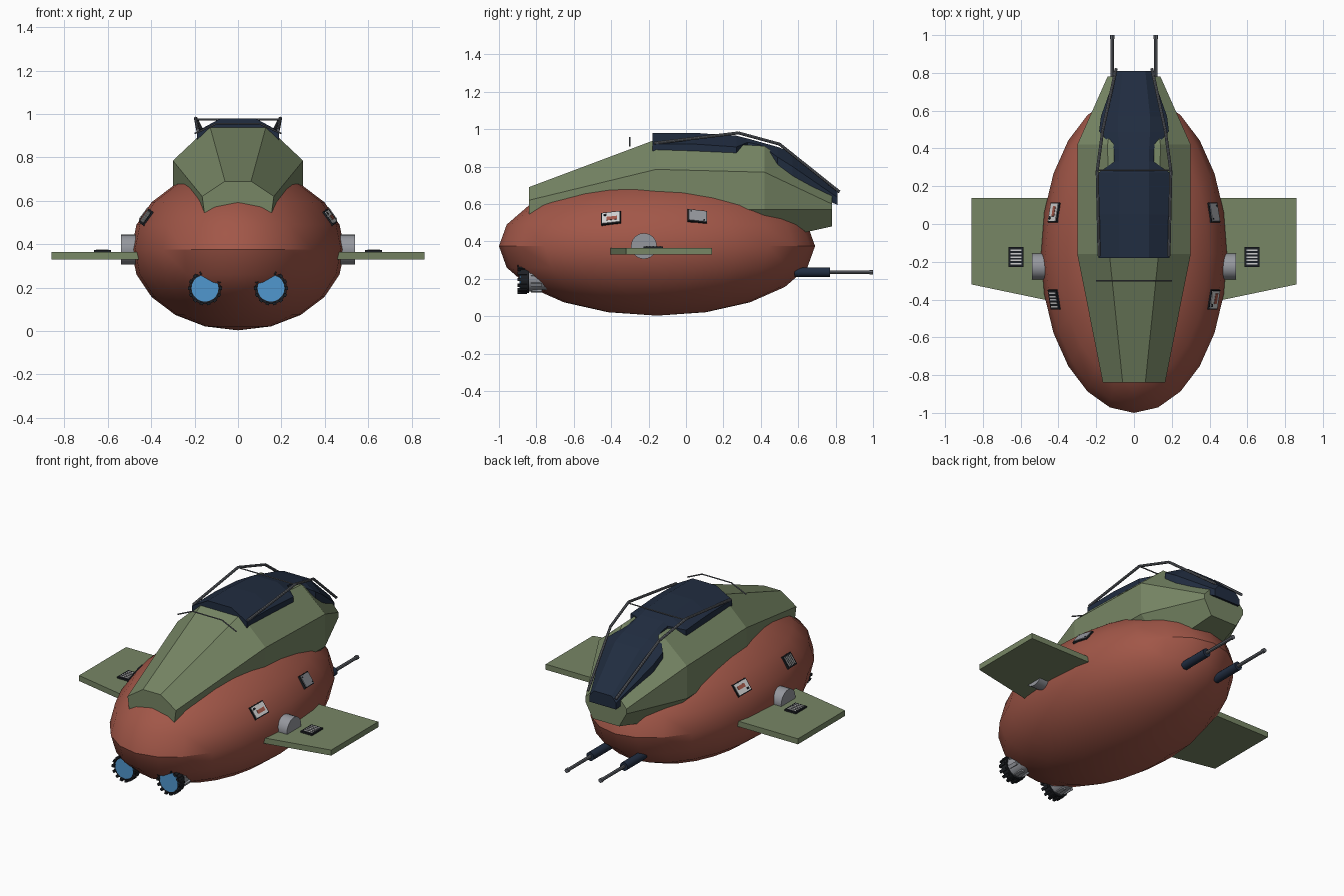
import bpy, bmesh, math
from mathutils import Vector, Matrix
from mathutils.bvhtree import BVHTree

cube = bpy.data.objects.get("Cube")
if cube:
    bpy.data.objects.remove(cube, do_unlink=True)


def material(name, r, g, b):
    m = bpy.data.materials.new(name)
    m.use_nodes = True
    m.diffuse_color = (r, g, b, 1)
    m.node_tree.nodes["Principled BSDF"].inputs["Base Color"].default_value = (r, g, b, 1)
    return m


RED = material("brick_red", .36, .095, .065)
GREEN = material("olive_green", .185, .24, .13)
NAVY = material("navy_glass", .015, .026, .052)
GRAY = material("panel_gray", .30, .31, .34)
PALE = material("pale_gray", .62, .62, .62)
DARK = material("near_black", .012, .014, .018)
BLUE = material("lamp_blue", .08, .31, .62)
METAL = material("rod_metal", .13, .14, .16)
Y_AXIS = Vector((0, 1, 0))


def finish(name, bm, mats, smooth=None):
    bmesh.ops.recalc_face_normals(bm, faces=bm.faces)
    me = bpy.data.meshes.new(name)
    bm.to_mesh(me)
    bm.free()
    ob = bpy.data.objects.new(name, me)
    bpy.context.collection.objects.link(ob)
    for m in mats:
        me.materials.append(m)
    if smooth:
        bpy.ops.object.select_all(action='DESELECT')
        ob.select_set(True)
        bpy.context.view_layer.objects.active = ob
        bpy.ops.object.shade_smooth_by_angle(angle=math.radians(smooth))
    return ob


def add_box(bm, center, size, matrix=Matrix(), index=0):
    m = matrix @ Matrix.Translation(center) @ Matrix.Diagonal((*size, 1))
    verts = bmesh.ops.create_cube(bm, size=1, matrix=m)["verts"]
    for f in {f for v in verts for f in v.link_faces}:
        f.material_index = index


def add_tube(bm, a, b, r0, r1, sides, index=0):
    a, b = Vector(a), Vector(b)
    m = Matrix.Translation((a + b) / 2) @ (b - a).to_track_quat('Z', 'Y').to_matrix().to_4x4()
    verts = bmesh.ops.create_cone(bm, cap_ends=True, segments=sides, radius1=r0, radius2=r1,
                                  depth=(b - a).length, matrix=m)["verts"]
    for f in {f for v in verts for f in v.link_faces}:
        f.material_index = index


def loft(stations):
    """Skin mirrored half sections, each listed from the top outwards and down."""
    bm = bmesh.new()
    rings = []
    for y, half in stations:
        pts = half + [(-x, z) for x, z in reversed(half)]
        rings.append([bm.verts.new((x, y, z)) for x, z in pts])
    for a, b in zip(rings, rings[1:]):
        for i in range(len(a)):
            j = (i + 1) % len(a)
            bm.faces.new((a[i], a[j], b[j], b[i]))
    bm.faces.new(rings[0])
    bm.faces.new(rings[-1])
    return bm


# Egg-shaped lower hull
bm = bmesh.new()
bmesh.ops.create_uvsphere(bm, u_segments=24, v_segments=10, radius=1)
bmesh.ops.transform(bm, verts=bm.verts, matrix=Matrix.Translation((0, -.155, .375))
                    @ Matrix.Diagonal((.492, .845, .372, 1)))
hull_tree = BVHTree.FromBMesh(bm)
finish("hull", bm, [RED], 30)

# Faceted upper fuselage
bm = loft([
    (-.84, [(.06, .69), (.165, .62), (.155, .545), (.10, .5)]),
    (-.16, [(.13, .945), (.30, .785), (.30, .58), (.15, .4)]),
    (.42, [(.14, .91), (.30, .77), (.30, .57), (.15, .4)]),
    (.78, [(.085, .66), (.14, .60), (.14, .57), (.09, .48)]),
])
upper_tree = BVHTree.FromBMesh(bm)
finish("upper_fuselage", bm, [GREEN])

# Canopy glass, pinched where the fuselage cuts in
finish("canopy", loft([
    (-.18, [(.08, .98), (.188, .92), (.188, .86)]),
    (.05, [(.08, .98), (.19, .92), (.19, .86)]),
    (.27, [(.08, .965), (.19, .905), (.19, .84)]),
    (.33, [(.08, .95), (.105, .93), (.105, .82)]),
    (.40, [(.08, .93), (.105, .915), (.105, .8)]),
    (.49, [(.085, .905), (.185, .85), (.185, .76)]),
    (.57, [(.085, .875), (.175, .80), (.175, .70)]),
    (.81, [(.06, .67), (.09, .635), (.09, .595)]),
]), [NAVY])

# Rails along the canopy and the two cross bars
bm = bmesh.new()
paths = [[(s * .185, -.17, .925), (s * .195, .28, .98), (s * .165, .5, .92), (s * .095, .82, .665)]
         for s in (-1, 1)]
for path in paths:
    for a, b in zip(path, path[1:]):
        add_tube(bm, a, b, .008, .008, 8)
bar = [(-.2, -.3, .91), (-.1, -.3, .955), (.1, -.3, .955), (.2, -.3, .91)]
for a, b in zip(bar, bar[1:]):
    add_tube(bm, a, b, .004, .004, 6)
add_tube(bm, (-.195, .285, .975), (.195, .285, .975), .004, .004, 6)
finish("canopy_rails", bm, [METAL], 40)

for s, side in ((1, "left"), (-1, "right")):
    # Wing plate
    bm = bmesh.new()
    outline = [(.3, .138), (.86, .138), (.86, -.32), (.3, -.437)]
    base = bm.faces.new([bm.verts.new((s * x, y, .33)) for x, y in outline])
    top = bmesh.ops.extrude_face_region(bm, geom=[base])["geom"]
    bmesh.ops.translate(bm, vec=(0, 0, .034), verts=[v for v in top if isinstance(v, bmesh.types.BMVert)])
    finish(side + "_wing", bm, [GREEN])

    # Wing pivot disc
    bm = bmesh.new()
    add_tube(bm, (s * .44, -.225, .375), (s * .54, -.225, .375), .069, .069, 24)
    finish(side + "_pivot_disc", bm, [GRAY], 40)

    # Rear gun
    bm = bmesh.new()
    x, z = s * .115, .235
    add_tube(bm, (x, .58, z), (x, .77, z), .026, .026, 12, 0)
    add_tube(bm, (x, .77, z), (x, .985, z), .01, .01, 8, 1)
    add_tube(bm, (x, .98, z), (x, 1, z), .013, .013, 8, 1)
    finish(side + "_gun", bm, [NAVY, METAL], 40)

    # Front lamp with toothed rim
    bm = bmesh.new()
    x, z = s * .152, .197
    add_tube(bm, (x, -.70, z), (x, -.85, z), .05, .066, 16, 0)
    add_tube(bm, (x, -.84, z), (x, -.885, z), .074, .074, 20, 1)
    add_tube(bm, (x, -.88, z), (x, -.891, z), .062, .062, 20, 2)
    for i in range(14):
        turn = Matrix.Translation((x, 0, z)) @ Matrix.Rotation(math.tau * i / 14, 4, 'Y')
        add_box(bm, (.072, -.875, 0), (.014, .05, .016), turn, 1)
        if i % 2:
            add_box(bm, (.062, -.80, 0), (.014, .06, .02), turn, 0)
    finish(side + "_lamp", bm, [GRAY, DARK, BLUE], 40)


def panel(name, spot, normal, kind):
    """Small framed hatch lying on the surface, long side fore and aft."""
    along = (Y_AXIS - normal * normal.y).normalized()
    across = along.cross(normal)
    m = Matrix((across, along, normal)).transposed().to_4x4()
    m.translation = spot
    bm = bmesh.new()
    add_box(bm, (0, 0, 0), (.078, .106, .016), m, 0)
    if kind == "grille":
        for i in range(5):
            add_box(bm, (0, (i - 2) * .018, .008), (.058, .008, .005), m, 2)
    elif kind == "label":
        add_box(bm, (0, 0, .009), (.066, .094, .006), m, 2)
        add_box(bm, (.006, .006, .012), (.022, .056, .004), m, 3)
        add_box(bm, (-.02, -.03, .012), (.012, .016, .004), m, 0)
    else:
        add_box(bm, (0, 0, .009), (.068, .096, .006), m, 1)
        for i in (-1, 1):
            add_box(bm, (i * .024, i * .036, .012), (.008, .008, .004), m, 0)
    finish(name, bm, [DARK, GRAY, PALE, RED])


# Hatches on the hull and fuselage, dropped onto the surface below
hatches = [
    (hull_tree, -.42, .06, "label"), (hull_tree, .42, .06, "plate"),
    (hull_tree, -.42, -.40, "grille"), (hull_tree, .42, -.40, "label"),
    (upper_tree, -.215, .285, "grille"), (upper_tree, .22, .285, "plate"),
    (upper_tree, -.215, -.175, "plate"), (upper_tree, .215, -.175, "label"),
    (upper_tree, 0, -.405, "plate"),
]
for i, (tree, x, y, kind) in enumerate(hatches):
    spot, normal, _, _ = tree.ray_cast(Vector((x, y, 2)), Vector((0, 0, -1)))
    if normal.z < 0:
        normal = -normal
    panel(f"{kind}_hatch_{i + 1}", spot, normal, kind)
for s in (-1, 1):
    panel("wing_grille", Vector((s * .625, -.175, .366)), Vector((0, 0, 1)), "grille")
